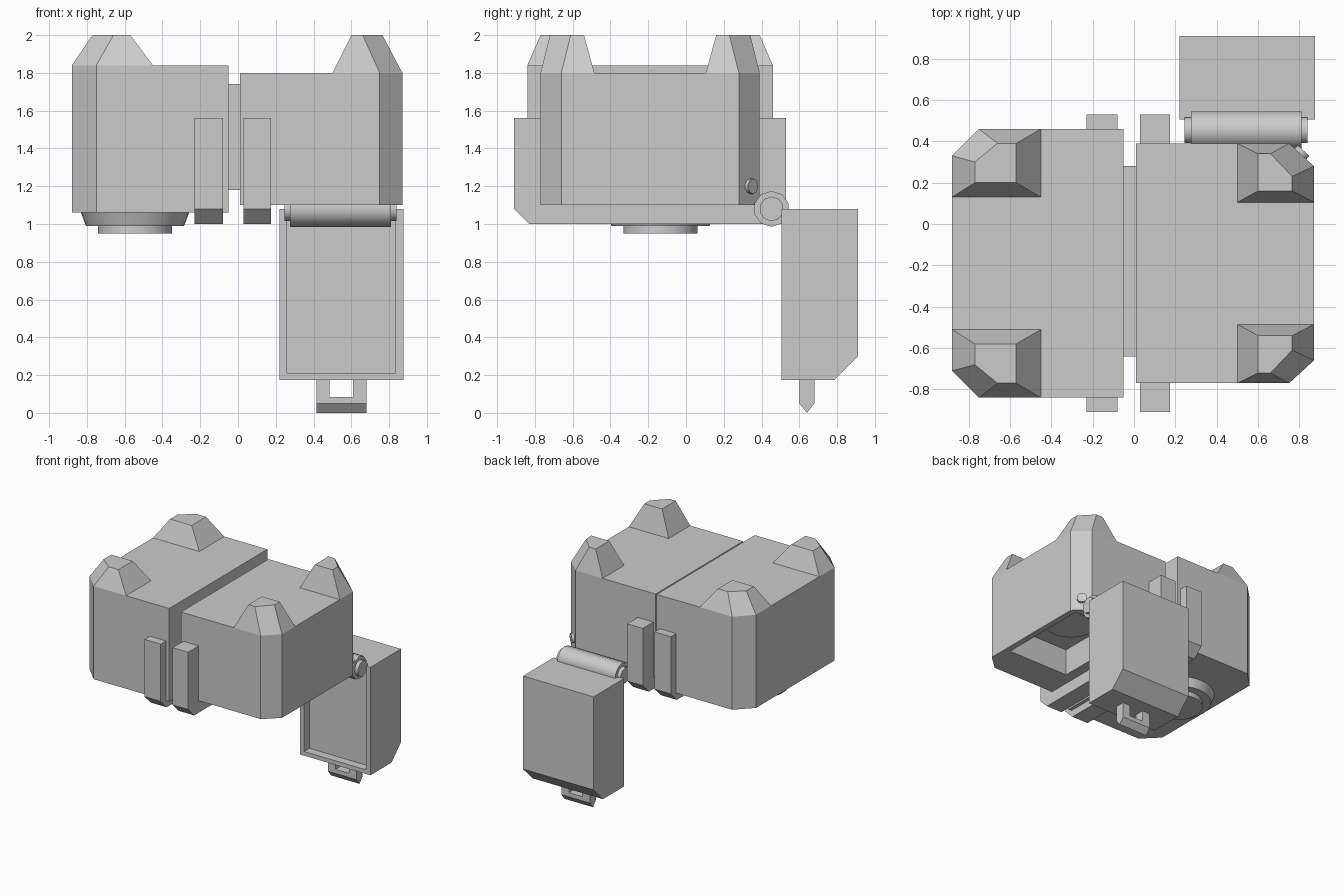
import bpy, bmesh, math
from mathutils import Vector, Matrix

if "Cube" in bpy.data.objects:
    bpy.data.objects.remove(bpy.data.objects["Cube"])

grey = bpy.data.materials.new("plain_grey")
grey.diffuse_color = (0.6, 0.6, 0.6, 1)
grey.use_nodes = True
grey.node_tree.nodes["Principled BSDF"].inputs["Base Color"].default_value = grey.diffuse_color
MID_Y = -0.19  # mirror line of the two bodies


def finish(name, bm):
    bmesh.ops.recalc_face_normals(bm, faces=bm.faces[:])
    me = bpy.data.meshes.new(name)
    bm.to_mesh(me)
    bm.free()
    ob = bpy.data.objects.new(name, me)
    bpy.context.collection.objects.link(ob)
    me.materials.append(grey)
    return ob


def loft(name, bottom, top):
    """Solid between two matching loops of 3D points."""
    bm = bmesh.new()
    a = [bm.verts.new(p) for p in bottom]
    b = [bm.verts.new(p) for p in top]
    bm.faces.new(a)
    bm.faces.new(b)
    n = len(a)
    for i in range(n):
        j = (i + 1) % n
        bm.faces.new((a[i], a[j], b[j], b[i]))
    return finish(name, bm)


def prism_z(name, pts, z0, z1):
    return loft(name, [(x, y, z0) for x, y in pts], [(x, y, z1) for x, y in pts])


def prism_x(name, pts, x0, x1):
    return loft(name, [(x0, y, z) for y, z in pts], [(x1, y, z) for y, z in pts])


def box(name, x0, x1, y0, y1, z0, z1):
    return prism_z(name, [(x0, y0), (x1, y0), (x1, y1), (x0, y1)], z0, z1)


def cylinder(name, start, end, r0, r1, sides):
    start, end = Vector(start), Vector(end)
    d = end - start
    bm = bmesh.new()
    rot = d.to_track_quat('Z', 'Y').to_matrix().to_4x4()
    bmesh.ops.create_cone(bm, cap_ends=True, segments=sides, radius1=r0, radius2=r1,
                          depth=d.length, matrix=Matrix.Translation((start + end) / 2) @ rot)
    ob = finish(name, bm)
    bpy.ops.object.select_all(action='DESELECT')
    bpy.context.view_layer.objects.active = ob
    ob.select_set(True)
    bpy.ops.object.shade_smooth_by_angle(angle=math.radians(40))
    return ob


def cut(ob, cutter):
    mod = ob.modifiers.new("cut", 'BOOLEAN')
    mod.operation = 'DIFFERENCE'
    mod.solver = 'EXACT'
    mod.object = cutter
    bpy.context.view_layer.objects.active = ob
    bpy.ops.object.modifier_apply(modifier=mod.name)
    bpy.data.objects.remove(cutter)


def flip(pts):
    return [(x, 2 * MID_Y - y) for x, y in pts]


# two bodies with chamfered outer corners, plus their tapered corner studs
def body(name, half, z0, z1, stud_base, stud_top):
    ob = prism_z(name, half + flip(half)[::-1], z0, z1)
    for end, fn in (("back", lambda p: p), ("front", flip)):
        loft(f"{name}_{end}_stud", [(x, y, z1) for x, y in fn(stud_base)],
             [(x, y, 2.0) for x, y in fn(stud_top)])
    return ob


body("left_body", [(-0.05, 0.46), (-0.75, 0.46), (-0.88, 0.33)], 1.06, 1.84,
     [(-0.88, 0.13), (-0.45, 0.13), (-0.45, 0.46), (-0.75, 0.46), (-0.88, 0.33)],
     [(-0.77, 0.20), (-0.57, 0.20), (-0.57, 0.39), (-0.66, 0.39), (-0.77, 0.30)])
right = body("right_body", [(0.01, 0.39), (0.75, 0.39), (0.87, 0.28)], 1.10, 1.80,
             [(0.87, 0.105), (0.50, 0.105), (0.50, 0.39), (0.75, 0.39), (0.87, 0.28)],
             [(0.765, 0.16), (0.60, 0.16), (0.60, 0.34), (0.66, 0.34), (0.765, 0.23)])

# open compartment under the right body
cut(right, box("compartment_cutter", 0.26, 0.82, -0.50, 0.28, 1.0, 1.32))
cylinder("compartment_disc", (0.54, -0.11, 1.33), (0.54, -0.11, 1.27), 0.22, 0.20, 32)

# block joining the bodies
box("connector", -0.06, 0.02, -0.64, 0.28, 1.18, 1.74)

# straps wrapping under each body
strap = [(-0.91, 1.56), (-0.91, 1.08), (-0.83, 1.0), (0.45, 1.0), (0.53, 1.08), (0.53, 1.56)]
prism_x("left_strap", strap, -0.23, -0.08)
prism_x("right_strap", strap, 0.03, 0.175)

# round foot under the left body
cylinder("foot_collar", (-0.545, -0.135, 1.07), (-0.545, -0.135, 0.99), 0.29, 0.26, 32)
cylinder("foot_disc", (-0.545, -0.135, 1.0), (-0.545, -0.135, 0.95), 0.195, 0.195, 32)

# open hatch with recessed inner face
hatch = prism_x("hatch", [(0.505, 0.175), (0.505, 1.08), (0.91, 1.08), (0.91, 0.30), (0.785, 0.175)],
                0.22, 0.875)
cut(hatch, box("hatch_cutter", 0.26, 0.835, 0.45, 0.575, 0.21, 1.04))

# latch loop below the hatch
latch = [(0.60, 0.18), (0.60, 0.05), (0.64, 0.0), (0.68, 0.05), (0.68, 0.18)]
prism_x("latch_arm_left", latch, 0.415, 0.485)
prism_x("latch_arm_right", latch, 0.61, 0.68)
prism_x("latch_bar", [(0.60, 0.085), (0.60, 0.05), (0.64, 0.0), (0.68, 0.05), (0.68, 0.085)],
        0.485, 0.61)

# hinge barrel, pin and the small knob beside it
cylinder("hinge_barrel", (0.275, 0.453, 1.08), (0.81, 0.453, 1.08), 0.095, 0.095, 10)
cylinder("hinge_pin", (0.245, 0.453, 1.08), (0.84, 0.453, 1.08), 0.065, 0.065, 10)
cylinder("hinge_knob", (0.77, 0.30, 1.2), (0.82, 0.355, 1.2), 0.04, 0.04, 10)
